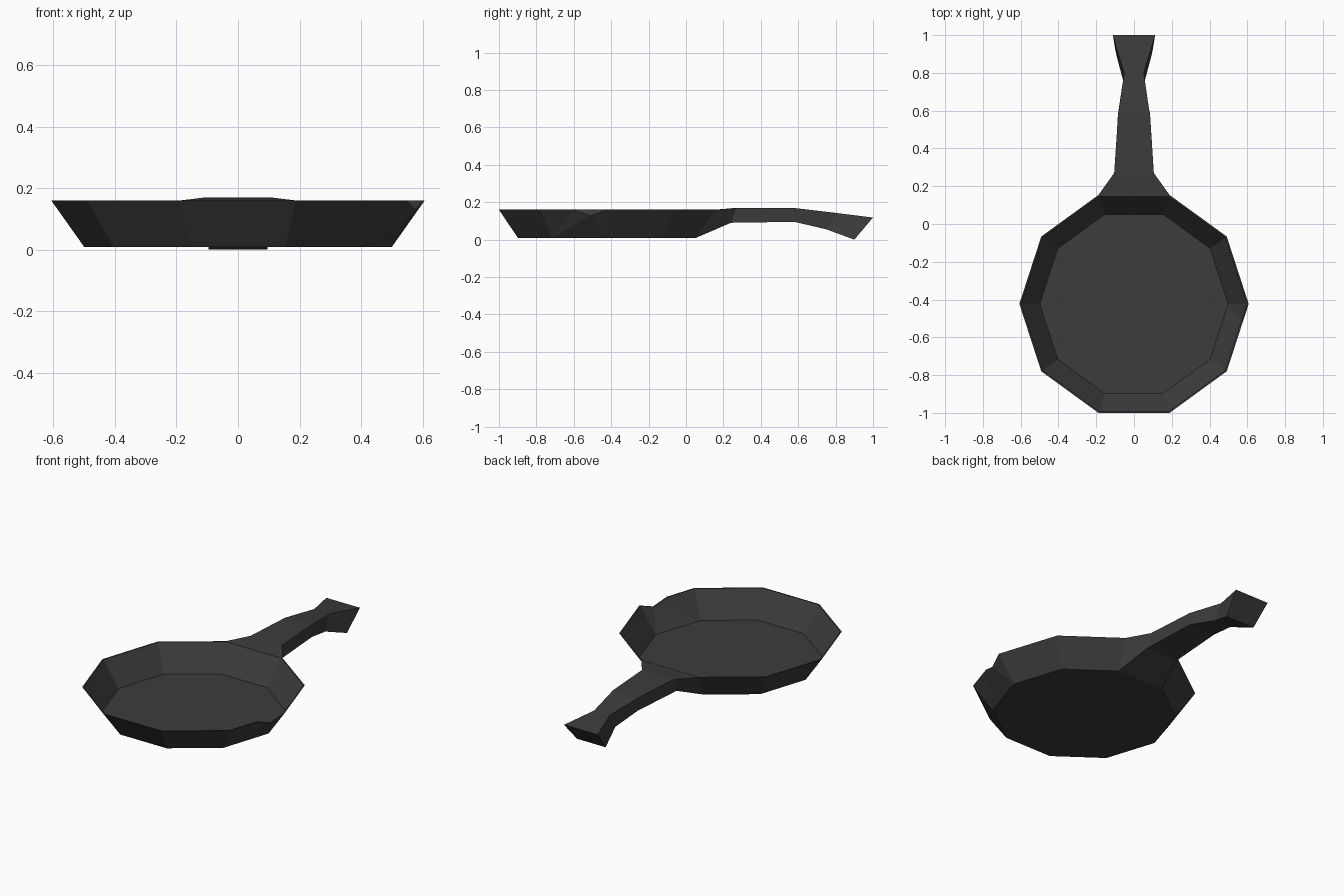
import bpy, bmesh, math

if "Cube" in bpy.data.objects:
    bpy.data.objects.remove(bpy.data.objects["Cube"])

CY = -0.423          # centre of the pan body along y
SIDES = 10

iron = bpy.data.materials.new("dark cast iron")
iron.diffuse_color = (0.045, 0.045, 0.045, 1)
iron.use_nodes = True
iron.node_tree.nodes["Principled BSDF"].inputs["Base Color"].default_value = iron.diffuse_color


def ring(bm, radius, z):
    return [bm.verts.new((radius * math.cos(math.tau * k / SIDES),
                          CY + radius * math.sin(math.tau * k / SIDES), z))
            for k in range(SIDES)]


def finish(bm, name):
    mesh = bpy.data.meshes.new(name)
    bm.to_mesh(mesh)
    bm.free()
    mesh.materials.append(iron)
    obj = bpy.data.objects.new(name, mesh)
    bpy.context.collection.objects.link(obj)
    return obj


def shell(bm, r_top, z_top, r_floor, z_floor, inward, skip=None):
    """Sloped wall and floor with a pouring notch; returns the rim loop."""
    top, low = ring(bm, r_top, z_top), ring(bm, r_floor, z_floor)
    a, b = top[9].co, top[0].co
    mid = bm.verts.new(a.lerp(b, 0.5))
    dip = bm.verts.new(a.lerp(b, 0.75))
    dip.co.z = 0.128
    faces = [low[::-1]]
    for k in range(SIDES - 1):
        if k != skip:
            faces.append([low[k], low[k + 1], top[k + 1], top[k]])
    # folded wall under the notch
    faces += [[low[9], mid, top[9]], [low[9], dip, mid],
              [low[9], low[0], dip], [low[0], top[0], dip]]
    for f in faces:
        bm.faces.new(f[::-1] if inward else f)
    return top + [mid, dip], low


# Pan body: outer skin, inner skin, thin rim; outer wall is open at the handle
bm = bmesh.new()
outer, base = shell(bm, 0.607, 0.16, 0.5, 0.009, False, skip=2)
inner, _ = shell(bm, 0.599, 0.16, 0.499, 0.012, True)
n = len(outer)
for k in range(n):
    j = (k + 1) % n
    bm.faces.new([outer[k], outer[j], inner[j], inner[k]])
root = [outer[2].co.copy(), base[2].co.copy()]
finish(bm, "pan_body")

# Handle: four-cornered sections (top half-width, y, z, bottom half-width, y, z)
sections = [
    (root[0].x, root[0].y, root[0].z, root[1].x, root[1].y, root[1].z),
    (0.105, 0.27, 0.17, 0.105, 0.24, 0.09),
    (0.085, 0.57, 0.17, 0.085, 0.58, 0.095),
    (0.052, 0.80, 0.143, 0.055, 0.75, 0.055),
    (0.112, 1.00, 0.118, 0.095, 0.90, 0.0),
]
bm = bmesh.new()
loops = [[bm.verts.new(p) for p in ((-tw, ty, tz), (tw, ty, tz),
                                    (bw, by, bz), (-bw, by, bz))]
         for tw, ty, tz, bw, by, bz in sections]
for s, t in zip(loops, loops[1:]):
    for i in range(4):
        j = (i + 1) % 4
        bm.faces.new([s[i], s[j], t[j], t[i]])
bm.faces.new(loops[-1])
bmesh.ops.recalc_face_normals(bm, faces=bm.faces)
finish(bm, "handle")
